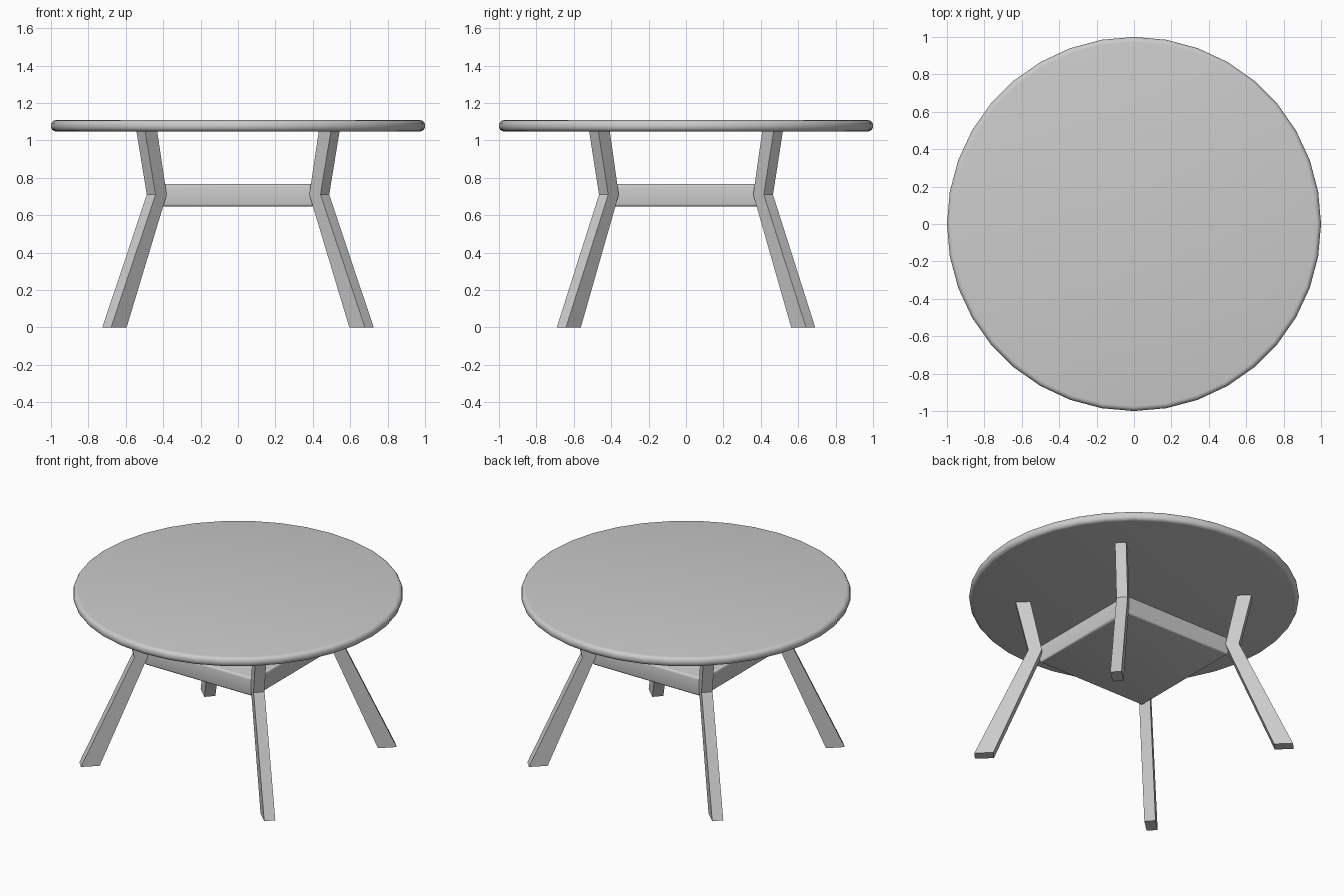
import bpy, bmesh
from math import radians, cos, sin

if "Cube" in bpy.data.objects:
    bpy.data.objects.remove(bpy.data.objects["Cube"])


def make_object(name, bm):
    bmesh.ops.recalc_face_normals(bm, faces=bm.faces)
    mesh = bpy.data.meshes.new(name)
    bm.to_mesh(mesh)
    bm.free()
    obj = bpy.data.objects.new(name, mesh)
    bpy.context.collection.objects.link(obj)
    return obj


def smooth(obj, angle):
    bpy.ops.object.select_all(action='DESELECT')
    obj.select_set(True)
    bpy.context.view_layer.objects.active = obj
    bpy.ops.object.shade_smooth_by_angle(angle=radians(angle))


# Round tabletop with a rounded rim
Z0, Z1 = 1.048, 1.108
bm = bmesh.new()
bmesh.ops.create_cone(bm, cap_ends=True, segments=36, radius1=1, radius2=1, depth=Z1 - Z0)
bmesh.ops.translate(bm, verts=bm.verts, vec=(0, 0, (Z0 + Z1) / 2))
rim = [e for e in bm.edges if abs(e.verts[0].co.z - e.verts[1].co.z) < 1e-5]
bmesh.ops.bevel(bm, geom=rim, offset=0.026, segments=4, profile=0.5, affect='EDGES')
smooth(make_object("tabletop", bm), 40)

# Square brace under the top, tying the legs together
bm = bmesh.new()
bmesh.ops.create_cube(bm, size=1)
for v in bm.verts:
    v.co = (v.co.x * 0.81, v.co.y * 0.81, 0.707 + v.co.z * 0.122)
sides = [e for e in bm.edges if abs(e.verts[0].co.z - e.verts[1].co.z) < 1e-5]
bmesh.ops.bevel(bm, geom=sides, offset=0.015, segments=3, profile=0.5, affect='EDGES')
smooth(make_object("brace", bm), 40)

# Bent leg: rings of (inner radius, outer radius, height), mirrored to four
ANGLE, HALF_WIDTH = radians(43.5), 0.034
c, s = cos(ANGLE), sin(ANGLE)
bm = bmesh.new()
rings = []
for r_in, r_out, z in ((0.853, 0.968, 0), (0.558, 0.64, 0.71), (0.63, 0.719, 1.06)):
    corners = ((r_in, -1), (r_out, -1), (r_out, 1), (r_in, 1))
    rings.append([bm.verts.new((r * c - k * HALF_WIDTH * s, r * s + k * HALF_WIDTH * c, z))
                  for r, k in corners])
for a, b in zip(rings, rings[1:]):
    for i in range(4):
        j = (i + 1) % 4
        bm.faces.new((a[i], a[j], b[j], b[i]))
bm.faces.new(rings[0])
bm.faces.new(rings[-1])
legs = make_object("legs", bm)
mirror = legs.modifiers.new("mirror", 'MIRROR')
mirror.use_axis = (True, True, False)
mirror.use_mirror_merge = False
